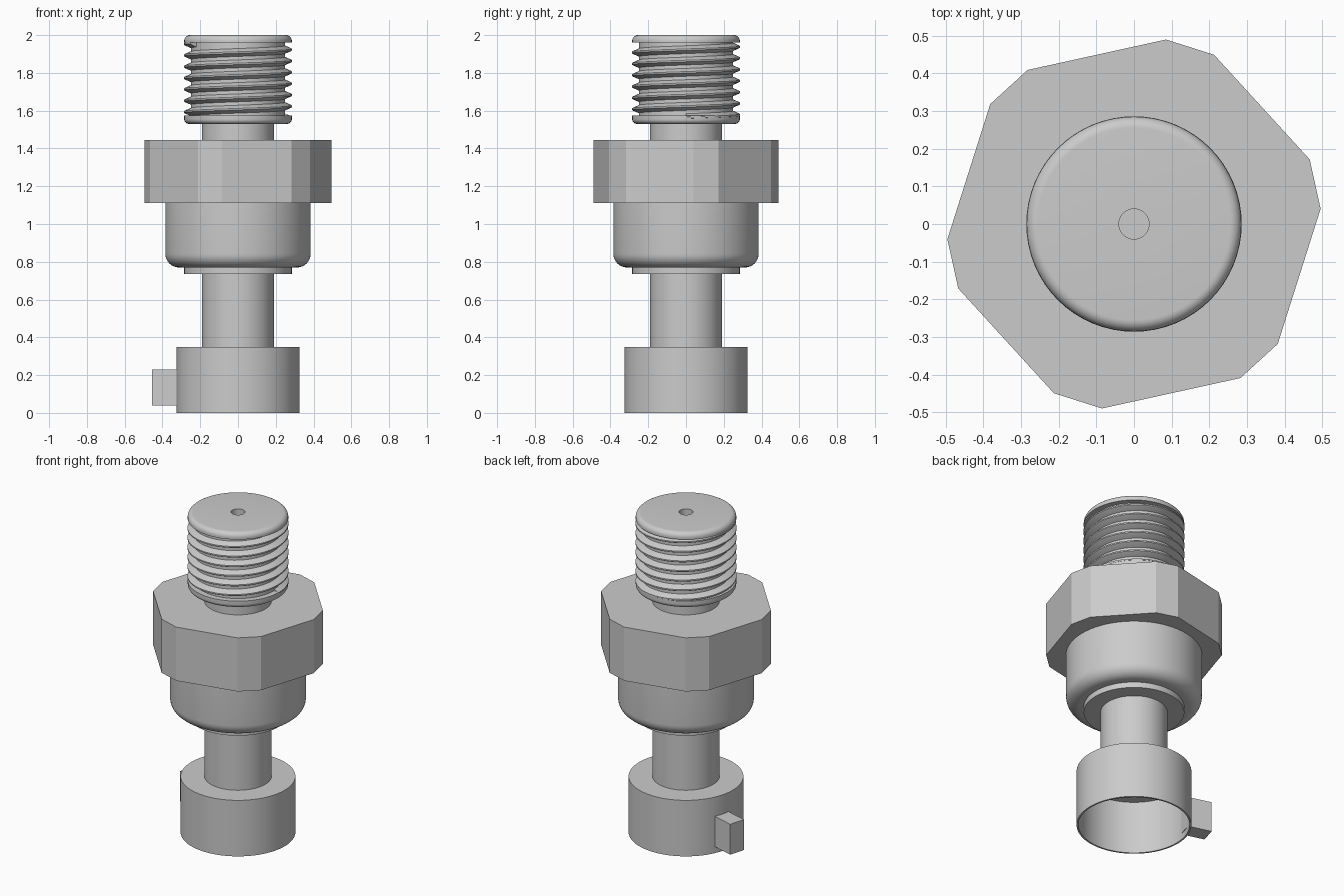
import bpy, bmesh, math
from mathutils import Matrix

if "Cube" in bpy.data.objects:
    bpy.data.objects.remove(bpy.data.objects["Cube"])

metal = bpy.data.materials.new("plain_grey")
metal.diffuse_color = (0.6, 0.6, 0.6, 1)
metal.use_nodes = True
metal.node_tree.nodes["Principled BSDF"].inputs["Base Color"].default_value = metal.diffuse_color


def finish(name, bm, smooth=True):
    bmesh.ops.recalc_face_normals(bm, faces=bm.faces)
    me = bpy.data.meshes.new(name)
    bm.to_mesh(me)
    bm.free()
    me.materials.append(metal)
    if smooth:
        me.polygons.foreach_set("use_smooth", [True] * len(me.polygons))
        me.set_sharp_from_angle(angle=math.radians(30))
    ob = bpy.data.objects.new(name, me)
    bpy.context.collection.objects.link(ob)
    return ob


def lathe(name, profile, seg=72):
    """Revolve an (r, z) profile about the z axis."""
    bm = bmesh.new()
    verts = [bm.verts.new((r, 0, z)) for r, z in profile]
    edges = [bm.edges.new(p) for p in zip(verts, verts[1:])]
    bmesh.ops.spin(bm, geom=verts + edges, cent=(0, 0, 0), axis=(0, 0, 1),
                   angle=2 * math.pi, steps=seg, use_duplicate=False)
    bmesh.ops.remove_doubles(bm, verts=bm.verts, dist=1e-5)
    bmesh.ops.dissolve_degenerate(bm, dist=1e-6, edges=bm.edges)
    return finish(name, bm)


def fillet(r, z, rad, start, n=8):
    """Quarter arc centred on (r, z), running counter-clockwise."""
    return [(r + rad * math.cos(a), z + rad * math.sin(a))
            for a in (math.radians(start + 90 * i / n) for i in range(n + 1))]


def prism(name, points, z0, z1):
    bm = bmesh.new()
    face = bm.faces.new([bm.verts.new((x, y, z0)) for x, y in points])
    top = bmesh.ops.extrude_face_region(bm, geom=[face])["geom"]
    bmesh.ops.translate(bm, vec=(0, 0, z1 - z0),
                        verts=[v for v in top if isinstance(v, bmesh.types.BMVert)])
    return finish(name, bm, smooth=False)


# Hollow connector cup, open underneath
lathe("connector_cup", [(0, 0.33), (0.315, 0.33), (0.315, 0), (0.325, 0),
                        (0.325, 0.35), (0, 0.35)])

# Keying tab on the side of the cup
tab = prism("key_tab", [(0.312, -0.05), (0.459, -0.05), (0.459, 0.05), (0.312, 0.05)],
            0.04, 0.23)
tab.data.transform(Matrix.Rotation(math.radians(164), 4, 'Z'))

# Stem, flange and rounded body
lathe("stem", [(0, 0.345), (0.19, 0.345), (0.19, 0.74), (0, 0.74)])
lathe("flange", [(0, 0.735), (0.285, 0.735), (0.285, 0.775), (0, 0.775)])
lathe("body", [(0, 0.77)] + fillet(0.312, 0.843, 0.073, -90) + [(0.385, 1.112), (0, 1.112)])

# Hex nut with clipped corners
corners = [math.radians(60 * k + 12.4 + s) for k in range(6) for s in (-7.75, 7.75)]
prism("hex_nut", [(0.497 * math.cos(a), 0.497 * math.sin(a)) for a in corners], 1.11, 1.445)

# Neck and lower thread collar
lathe("neck", [(0, 1.44), (0.19, 1.44), (0.19, 1.535), (0, 1.535)])
lathe("lower_collar", [(0, 1.53)] + fillet(0.26, 1.555, 0.025, -90)
      + [(0.285, 1.575), (0, 1.575)])

# Thread core and rounded end cap with a blind port
lathe("thread_core", [(0.25, 1.57), (0.25, 1.965)])
lathe("end_cap", [(0.24, 1.96), (0.285, 1.96)] + fillet(0.255, 1.97, 0.03, 0)
      + [(0.04, 2.0), (0.04, 1.7), (0, 1.7)])

# Helical thread ridge
PITCH, SEG, START, END = 0.06, 64, 1.54, 1.935
ridge = [(0.245, 0), (0.28, 0.015), (0.286, 0.019), (0.286, 0.027), (0.28, 0.031), (0.245, 0.046)]
bm = bmesh.new()
rings = []
for i in range(int((END - START) / PITCH * SEG) + 1):
    a = 2 * math.pi * i / SEG
    rings.append([bm.verts.new((r * math.cos(a), r * math.sin(a), START + PITCH * i / SEG + dz))
                  for r, dz in ridge])
for p, q in zip(rings, rings[1:]):
    for j in range(len(ridge) - 1):
        bm.faces.new((p[j], q[j], q[j + 1], p[j + 1]))
bm.faces.new(rings[0])
bm.faces.new(rings[-1])
finish("thread_ridge", bm)
